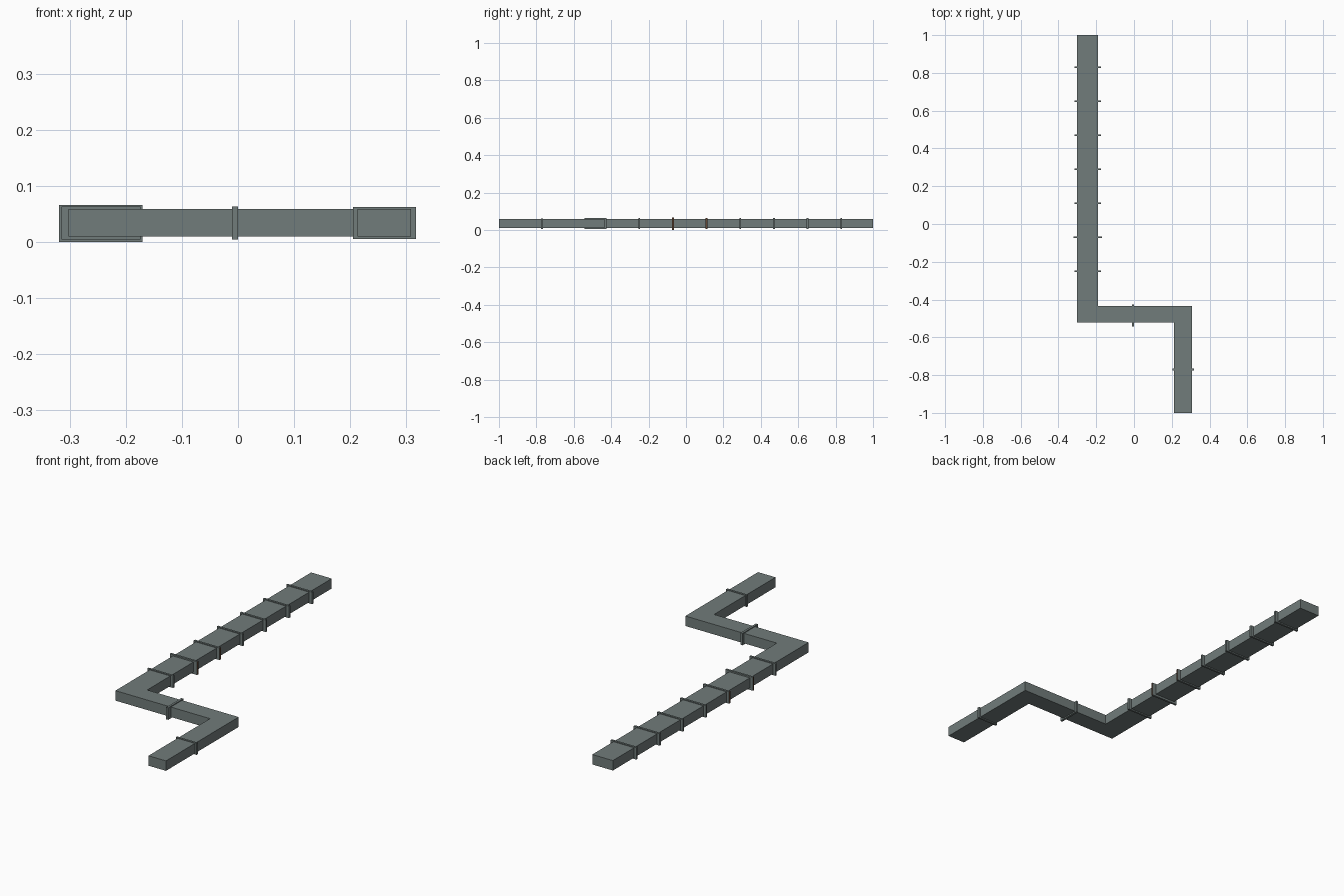
import bpy, bmesh

if "Cube" in bpy.data.objects:
    bpy.data.objects.remove(bpy.data.objects["Cube"])

def material(name, rgb):
    m = bpy.data.materials.new(name)
    m.diffuse_color = (*rgb, 1)
    m.use_nodes = True
    m.node_tree.nodes["Principled BSDF"].inputs["Base Color"].default_value = m.diffuse_color
    return m

grey = material("duct grey", (0.165, 0.2, 0.196))
rust = material("rust brown", (0.13, 0.065, 0.035))

def finish(bm, name, mats):
    bmesh.ops.recalc_face_normals(bm, faces=bm.faces)
    mesh = bpy.data.meshes.new(name)
    bm.to_mesh(mesh)
    bm.free()
    for m in mats:
        mesh.materials.append(m)
    ob = bpy.data.objects.new(name, mesh)
    bpy.context.collection.objects.link(ob)
    return ob

# Z-shaped duct: outline seen from above, extruded upward
outline = [(-0.302, 1), (-0.302, -0.522), (0.213, -0.522), (0.213, -1),
           (0.308, -1), (0.308, -0.435), (-0.19, -0.435), (-0.19, 1)]
Z0, Z1 = 0.01, 0.059
bm = bmesh.new()
base = bm.faces.new([bm.verts.new((x, y, Z0)) for x, y in outline])
ext = bmesh.ops.extrude_face_region(bm, geom=[base], use_keep_orig=True)
for v in ext["geom"]:
    if isinstance(v, bmesh.types.BMVert):
        v.co.z = Z1
finish(bm, "duct", [grey])

# Joint flanges: thin plates around the duct
def flange(name, x0, x1, y0, y1, z0, z1, rusty=False):
    bm = bmesh.new()
    bmesh.ops.create_cube(bm, size=1)
    for v in bm.verts:
        v.co = (x1 if v.co.x > 0 else x0, y1 if v.co.y > 0 else y0,
                z1 if v.co.z > 0 else z0)
    bm.normal_update()
    for f in bm.faces:          # rust sits on the outer side edges
        f.material_index = int(rusty and abs(f.normal.x) > 0.5)
    finish(bm, name, [grey, rust])

T = 0.005
for i in range(7):              # long run
    y = 0.83 - i * 0.18
    big = 0.004 if i == 5 else 0
    flange(f"long_run_flange_{i + 1}", -0.315 - big, -0.174 + big, y - T, y + T,
           0.004 - big, 0.063 + big * 0.7, i in (4, 5))
flange("cross_run_flange", -0.011, 0.0, -0.543, -0.425, 0.004, 0.063)
flange("short_run_flange", 0.205, 0.317, -0.77 - T, -0.77 + T, 0.005, 0.062)
